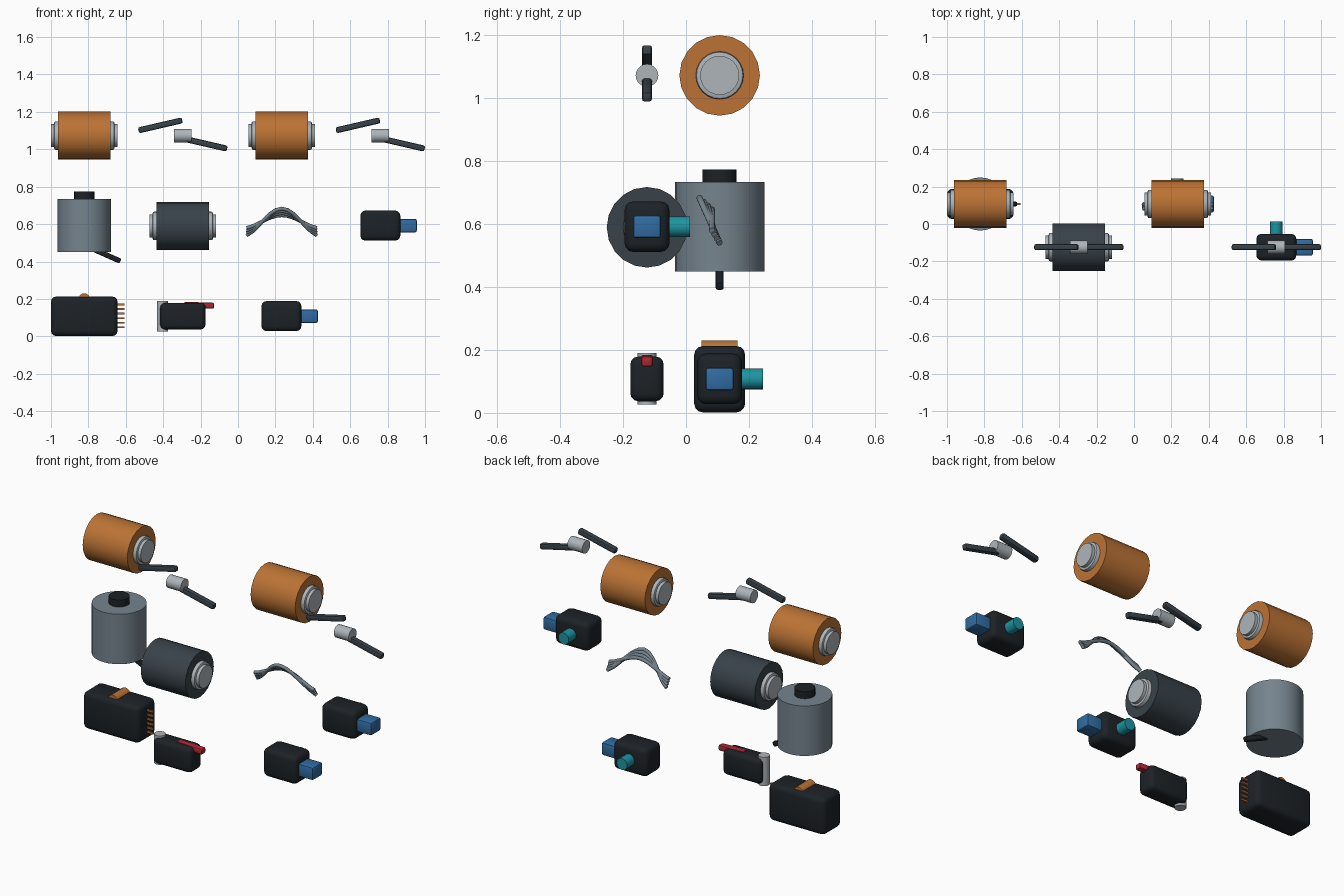
import bpy, bmesh, math
from mathutils import Matrix, Vector

if "Cube" in bpy.data.objects:
    bpy.data.objects.remove(bpy.data.objects["Cube"])

def material(name, rgb):
    m = bpy.data.materials.new(name)
    m.diffuse_color = (*rgb, 1)
    m.use_nodes = True
    m.node_tree.nodes["Principled BSDF"].inputs["Base Color"].default_value = m.diffuse_color
    return m

COPPER = material("copper", (0.50, 0.17, 0.035))
BLACK = material("black_plastic", (0.012, 0.016, 0.02))
DARK = material("dark_steel", (0.04, 0.055, 0.068))
SILVER = material("silver", (0.42, 0.46, 0.49))
STEEL = material("steel", (0.18, 0.23, 0.27))
BLUE = material("blue", (0.03, 0.15, 0.36))
TEAL = material("teal", (0.012, 0.30, 0.36))
RED = material("red", (0.42, 0.02, 0.035))

def finish(name, bm, mat, bevel=0, segs=3):
    if bevel:
        edges = [e for e in bm.edges if e.calc_face_angle(0) > math.radians(40)]
        bmesh.ops.bevel(bm, geom=edges, offset=bevel, segments=segs,
                        profile=0.5, affect='EDGES')
    me = bpy.data.meshes.new(name)
    bm.to_mesh(me)
    bm.free()
    me.shade_smooth()
    me.set_sharp_from_angle(angle=math.radians(35))
    me.materials.append(mat)
    ob = bpy.data.objects.new(name, me)
    bpy.context.collection.objects.link(ob)
    return ob

def box(name, centre, size, mat, bevel=0.0, tilt=0.0, segs=3):
    bm = bmesh.new()
    bmesh.ops.create_cube(bm, size=1, matrix=Matrix.Diagonal((*size, 1)))
    ob = finish(name, bm, mat, bevel, segs)
    ob.location = centre
    ob.rotation_euler[1] = -math.radians(tilt)   # positive tilt lifts the +x end
    return ob

def cyl(name, centre, r, length, axis, mat, sides=24, bevel=0.0):
    bm = bmesh.new()
    rot = Vector((0, 0, 1)).rotation_difference(Vector(axis)).to_matrix().to_4x4()
    bmesh.ops.create_cone(bm, cap_ends=True, segments=sides, radius1=r, radius2=r,
                          depth=length, matrix=rot)
    ob = finish(name, bm, mat, bevel, 2)
    ob.location = centre
    return ob

X, Y, Z = (1, 0, 0), (0, 1, 0), (0, 0, 1)
COLS = (-0.822, -0.295, 0.234, 0.761)
BACK, FRONT = 0.107, -0.124

# Drums with a stepped collar at each end
def drum(name, x, y, z, mat):
    cyl(name + "_body", (x, y, z), 0.128, 0.28, X, mat, 20)
    cyl(name + "_collar", (x, y, z), 0.076, 0.322, X, SILVER, 24, 0.008)
    cyl(name + "_shaft", (x, y, z), 0.062, 0.357, X, SILVER, 24)

drum("copper_drum_left", COLS[0], BACK, 1.073, COPPER)
drum("copper_drum_right", COLS[2], BACK, 1.073, COPPER)
drum("dark_drum", COLS[1], FRONT, 0.59, DARK)

# Jointed arms: two slanted bars and a pivot
def arm(name, x, y, z):
    cyl(name + "_pivot", (x, y, z), 0.036, 0.093, X, SILVER, 20)
    box(name + "_upper_bar", (x - 0.12, y, z + 0.055), (0.24, 0.032, 0.032), DARK, 0.009, 13, 2)
    box(name + "_lower_bar", (x + 0.12, y, z - 0.043), (0.24, 0.032, 0.032), DARK, 0.009, -13, 2)

arm("arm_left", COLS[1], FRONT, 1.073)
arm("arm_right", COLS[3], FRONT, 1.073)

# Canister with cap and lever
cyl("canister_body", (COLS[0], BACK, 0.592), 0.142, 0.284, Z, STEEL, 28)
cyl("canister_cap", (COLS[0], BACK, 0.75), 0.054, 0.047, Z, BLACK, 20)
box("canister_lever", (-0.706, BACK, 0.436), (0.17, 0.026, 0.028), BLACK, 0.007, -24, 2)

# Arched wire bundle, strands crossing towards the ends
for i in range(4):
    top = Vector((0.234, 0.043 + 0.013 * i, 0.683 - 0.012 * i))
    end_y, end_z = 0.107 - 0.008 * i, 0.540 + 0.013 * i
    cu = bpy.data.curves.new(f"wire_{i + 1}", 'CURVE')
    cu.dimensions = '3D'
    cu.bevel_depth = 0.010
    cu.bevel_resolution = 2
    cu.use_fill_caps = True
    sp = cu.splines.new('POLY')
    n = 12
    sp.points.add(n)
    for k, p in enumerate(sp.points):
        t = 2 * k / n - 1
        f = 0.5 + 0.5 * math.cos(math.pi * t * 0.85)
        f = (f - 0.0545) / 0.9455
        p.co = (top.x + 0.187 * t, end_y + (top.y - end_y) * f,
                end_z + (top.z - end_z) * f, 1)
    cu.materials.append(STEEL)
    bpy.context.collection.objects.link(bpy.data.objects.new(cu.name, cu))

# Sensor blocks with a blue plug and a teal port behind
def sensor(name, x, y, z):
    box(name + "_housing", (x, y, z), (0.214, 0.143, 0.161), BLACK, 0.028)
    box(name + "_plug", (x + 0.135, y, z), (0.12, 0.09, 0.073), BLUE, 0.01, 0, 2)
    cyl(name + "_port", (x, y + 0.095, z), 0.033, 0.085, Y, TEAL, 20)

sensor("sensor_upper", COLS[3], FRONT, 0.592)
sensor("sensor_lower", 0.232, BACK, 0.108)

# Control box with top tab and row of pins
box("control_box", (COLS[0], BACK, 0.107), (0.356, 0.162, 0.211), BLACK, 0.028)
cyl("control_tab", (COLS[0], BACK, 0.199), 0.031, 0.114, Y, COPPER, 16)
for i in range(6):
    box(f"control_pin_{i + 1}", (-0.632, BACK, 0.048 + 0.0245 * i), (0.05, 0.011, 0.009), COPPER)

# Switch with roller post and red lever
box("switch_body", (COLS[1], FRONT, 0.108), (0.242, 0.106, 0.142), BLACK, 0.025)
cyl("switch_post", (-0.404, FRONT, 0.108), 0.03, 0.164, Z, SILVER, 20)
box("switch_lever", (-0.208, FRONT, 0.166), (0.16, 0.038, 0.032), RED, 0.008, -2, 2)
